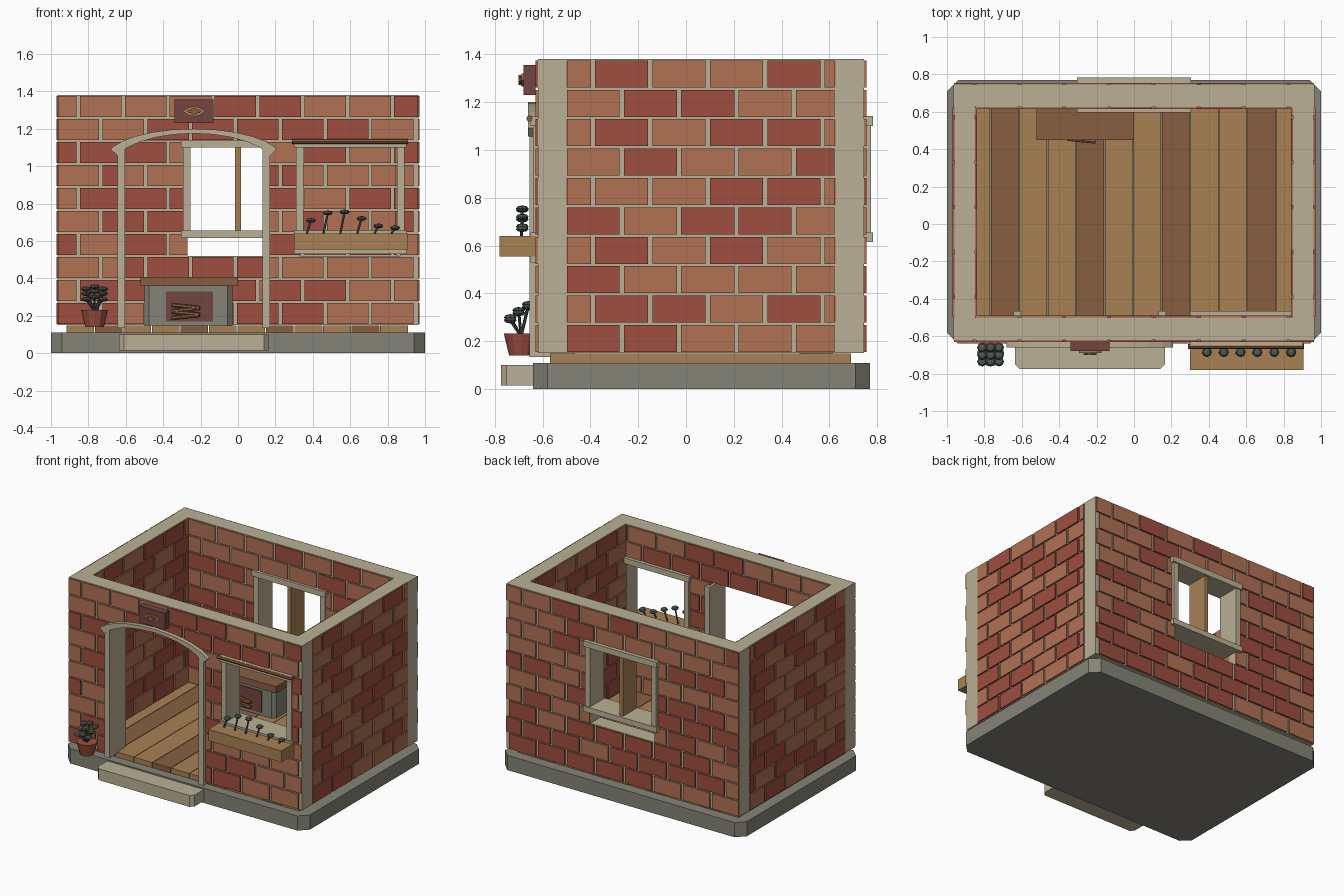
import bpy, bmesh, math, random
from mathutils import Vector

random.seed(4)
old = bpy.data.objects.get("Cube")
if old:
    bpy.data.objects.remove(old, do_unlink=True)


def material(name, hexcode):
    rgb = [int(hexcode[i:i + 2], 16) / 255 for i in (0, 2, 4)]
    col = [c / 12.92 if c < 0.04 else ((c + 0.055) / 1.055) ** 2.4 for c in rgb] + [1]
    m = bpy.data.materials.new(name)
    m.use_nodes = True
    m.diffuse_color = col
    m.node_tree.nodes["Principled BSDF"].inputs["Base Color"].default_value = col
    return m


cream = material("cream mortar", "BAB095")
brick_light = material("light brick", "B17154")
brick_dark = material("dark brick", "9F4E3F")
stone = material("grey stone", "858477")
wood_light = material("light wood", "A88154")
wood_dark = material("dark wood", "875F40")
maroon = material("maroon", "734540")
leaf = material("grey green", "4F5A54")


def finish(name, bm, *mats):
    bmesh.ops.recalc_face_normals(bm, faces=bm.faces[:])
    mesh = bpy.data.meshes.new(name)
    bm.to_mesh(mesh)
    bm.free()
    for m in mats:
        mesh.materials.append(m)
    ob = bpy.data.objects.new(name, mesh)
    bpy.context.scene.collection.objects.link(ob)
    return ob


def add_box(bm, lo, hi, mat=0):
    verts = bmesh.ops.create_cube(bm, size=1)["verts"]
    for v in verts:
        v.co = [a + (b - a) * (c + 0.5) for a, b, c in zip(lo, hi, v.co)]
    for f in {f for v in verts for f in v.link_faces}:
        f.material_index = mat


def boxes(name, mat, *pairs):
    bm = bmesh.new()
    for lo, hi in pairs:
        add_box(bm, lo, hi)
    return finish(name, bm, mat)


def prism(name, mat, pts, offset):
    bm = bmesh.new()
    face = bm.faces.new([bm.verts.new(p) for p in pts])
    geo = bmesh.ops.extrude_face_region(bm, geom=[face])["geom"]
    bmesh.ops.translate(bm, vec=offset, verts=[v for v in geo if isinstance(v, bmesh.types.BMVert)])
    return finish(name, bm, mat)


def slab(name, mat, lo, hi, c, corners="all"):
    (x0, y0, z0), (x1, y1, z1) = lo, hi
    pts = [(x0, y0 + c), (x0 + c, y0), (x1 - c, y0), (x1, y0 + c)]
    pts += [(x1, y1 - c), (x1 - c, y1), (x0 + c, y1), (x0, y1 - c)] if corners == "all" else [(x1, y1), (x0, y1)]
    return prism(name, mat, [(x, y, z0) for x, y in pts], (0, 0, z1 - z0))


def add_rod(bm, a, b, r1, r2=None, sides=8):
    a, b = Vector(a), Vector(b)
    verts = bmesh.ops.create_cone(bm, cap_ends=True, segments=sides, radius1=r1,
                                  radius2=r1 if r2 is None else r2, depth=(b - a).length)["verts"]
    rot = (b - a).to_track_quat("Z", "Y")
    for v in verts:
        v.co = rot @ v.co + (a + b) / 2


def flowers(name, stems):
    bm = bmesh.new()
    for foot, head in stems:
        add_rod(bm, foot, head, 0.006, sides=6)
        for v in bmesh.ops.create_uvsphere(bm, u_segments=8, v_segments=4, radius=0.027)["verts"]:
            v.co = Vector((v.co.x, v.co.y, v.co.z * 0.5)) + Vector(head)
    finish(name, bm, leaf)


# Brick walls: u runs along the wall, v through it
BOTTOM, TOP, ROWS, PITCH = 0.15, 1.38, 10, 0.24
STEP = (TOP - BOTTOM) / ROWS


def wall(name, u0, u1, v0, v1, along_x, openings=()):
    def put(bm, a, b, va, vb, za, zb, mat=0):
        lo, hi = ((a, va, za), (b, vb, zb)) if along_x else ((va, a, za), (vb, b, zb))
        add_box(bm, lo, hi, mat)

    # Mortar core as piers, sills and lintels around the openings
    core = bmesh.new()
    cursor = u0
    for a, b, za, zb in openings:
        put(core, cursor, a, v0, v1, BOTTOM, TOP)
        if za > BOTTOM:
            put(core, a, b, v0, v1, BOTTOM, za)
        put(core, a, b, v0, v1, zb, TOP)
        cursor = b
    put(core, cursor, u1, v0, v1, BOTTOM, TOP)
    finish(name + "_mortar", core, cream)

    # Staggered courses that stand proud on both sides
    bm = bmesh.new()
    for row in range(ROWS):
        za = BOTTOM + row * STEP + 0.005
        zb = za + STEP - 0.01
        holes = [o for o in openings if o[2] < (za + zb) / 2 < o[3]]
        u = u0 - (PITCH / 2 if row % 2 else 0)
        while u < u1 - 0.02:
            spans = [(max(u, u0 + 0.003), min(u + PITCH - 0.018, u1 - 0.003))]
            for a, b, _, _ in holes:
                spans = [s for p, q in spans for s in ((p, min(q, a)), (max(p, b), q))]
            mat = int(random.random() < 0.48)
            for p, q in spans:
                if q - p > 0.012:
                    put(bm, p, q, v0 - 0.01, v1 + 0.01, za, min(zb, TOP - 0.003), mat)
            u += PITCH
    finish(name + "_bricks", bm, brick_light, brick_dark)


low, high = BOTTOM + 3 * STEP, BOTTOM + 8 * STEP
wall("front_wall", -0.965, 0.965, -0.62, -0.5, True,
     [(-0.62, 0.15, BOTTOM, high), (0.33, 0.87, low, high)])
wall("back_wall", -0.965, 0.965, 0.625, 0.745, True, [(-0.27, 0.27, low, high)])
wall("left_wall", -0.5, 0.625, 0.85, 0.96, False)
wall("right_wall", -0.5, 0.625, -0.96, -0.85, False)

# Foundation, doorstep and floor planks
slab("foundation", stone, (-1, -0.64, 0), (1, 0.77, 0.11), 0.06)
slab("doorstep", cream, (-0.635, -0.775, 0.015), (0.165, -0.64, 0.1), 0.025, "front")
bm = bmesh.new()
width = 1.83 / 12
for i in range(12):
    x = -0.92 + i * width
    add_box(bm, (x + 0.002, -0.57, 0.11), (x + width - 0.002, 0.69, 0.148), int(i % 3 == 1))
finish("floor_planks", bm, wood_light, wood_dark)

# Door frame with a shallow arch on the outside
boxes("door_posts", cream, *[((x, -0.655, 0.135), (x + 0.042, -0.465, 1.11)) for x in (-0.645, 0.13)])
outer, inner = [], []
for i in range(13):
    t = math.cos(math.pi * (1 - i / 12))
    dx = 0.445 * t
    z = 1.04 + 0.16 * math.sqrt(1 - (dx / 0.47) ** 2)
    outer.append((-0.237 + dx, -0.66, z))
    inner.append((-0.237 + dx * 0.92, -0.66, z - 0.025 - 0.01 * t * t))
prism("door_arch", cream, outer + inner[::-1], (0, 0.035, 0))


def window_frame(name, x0, x1, y0, y1, z_sill):
    boxes(name, cream,
          ((x0, y0, z_sill), (x1, y1, 0.655)), ((x0, y0, 1.1), (x1, y1, 1.143)),
          ((x0 + 0.01, y0 + 0.01, 0.65), (x0 + 0.05, y1 - 0.01, 1.105)),
          ((x1 - 0.05, y0 + 0.01, 0.65), (x1 - 0.01, y1 - 0.01, 1.105)))


window_frame("back_window_frame", -0.305, 0.305, 0.595, 0.783, 0.615)
window_frame("front_window_frame", 0.3, 0.9, -0.65, -0.465, 0.53)
boxes("back_window_mullion", wood_light, ((-0.015, 0.605, 0.655), (0.015, 0.765, 1.1)))
bm = bmesh.new()
add_rod(bm, (0.29, -0.655, 1.132), (0.91, -0.655, 1.132), 0.013)
finish("front_window_rail", bm, wood_dark)

# Planter under the front window
boxes("planter_box", wood_light, ((0.3, -0.78, 0.555), (0.905, -0.63, 0.64)))
flowers("planter_flowers", [((0.365 + 0.09 * i, -0.69, 0.63), (0.39 + 0.09 * i, -0.685, z))
                            for i, z in enumerate((0.71, 0.75, 0.755, 0.72, 0.68, 0.67))])

# Flower pot beside the door
bm = bmesh.new()
add_rod(bm, (-0.767, -0.69, 0.14), (-0.767, -0.69, 0.232), 0.05, 0.072, 12)
finish("flower_pot", bm, brick_dark)
flowers("pot_flowers", [((-0.767, -0.69, 0.22), (-0.767 + 0.045 * i, y, z - 0.012 * abs(i)))
                        for i in (-1, 0, 1) for y, z in ((-0.66, 0.355), (-0.7, 0.33), (-0.735, 0.3))])

# Hanging sign with a lens-shaped ornament
boxes("sign_board", maroon, ((-0.34, -0.68, 1.23), (-0.13, -0.63, 1.355)))
lens = []
for i in range(12):
    a = math.tau * i / 12
    lens.append((-0.235 + 0.06 * math.cos(a), -0.68, 1.293 + 0.028 * math.sin(a) * abs(math.sin(a))))
prism("sign_ornament", wood_light, lens, (0, -0.009, 0))
bm = bmesh.new()
for dx, r in ((-0.025, 0.01), (0, 0.02), (0.025, 0.01)):
    add_rod(bm, (-0.235 + dx, -0.685, 1.293), (-0.235 + dx, -0.7, 1.293), r)
finish("sign_studs", bm, wood_dark)

# Fireplace with mantel, hearth opening and logs
slab("fireplace_body", stone, (-0.5, 0.475, 0.148), (-0.03, 0.615, 0.36), 0.025, "front")
boxes("fireplace_opening", maroon, ((-0.385, 0.468, 0.17), (-0.135, 0.477, 0.33)))
boxes("mantel_shelf", wood_dark, ((-0.52, 0.45, 0.358), (0, 0.618, 0.408)))
bm = bmesh.new()
for i in range(4):
    tilt = 0.008 * (-1) ** i
    z = 0.195 + 0.018 * i
    add_rod(bm, (-0.355, 0.455, z - tilt), (-0.205, 0.44, z + tilt), 0.011, sides=7)
finish("fire_logs", bm, wood_dark)
